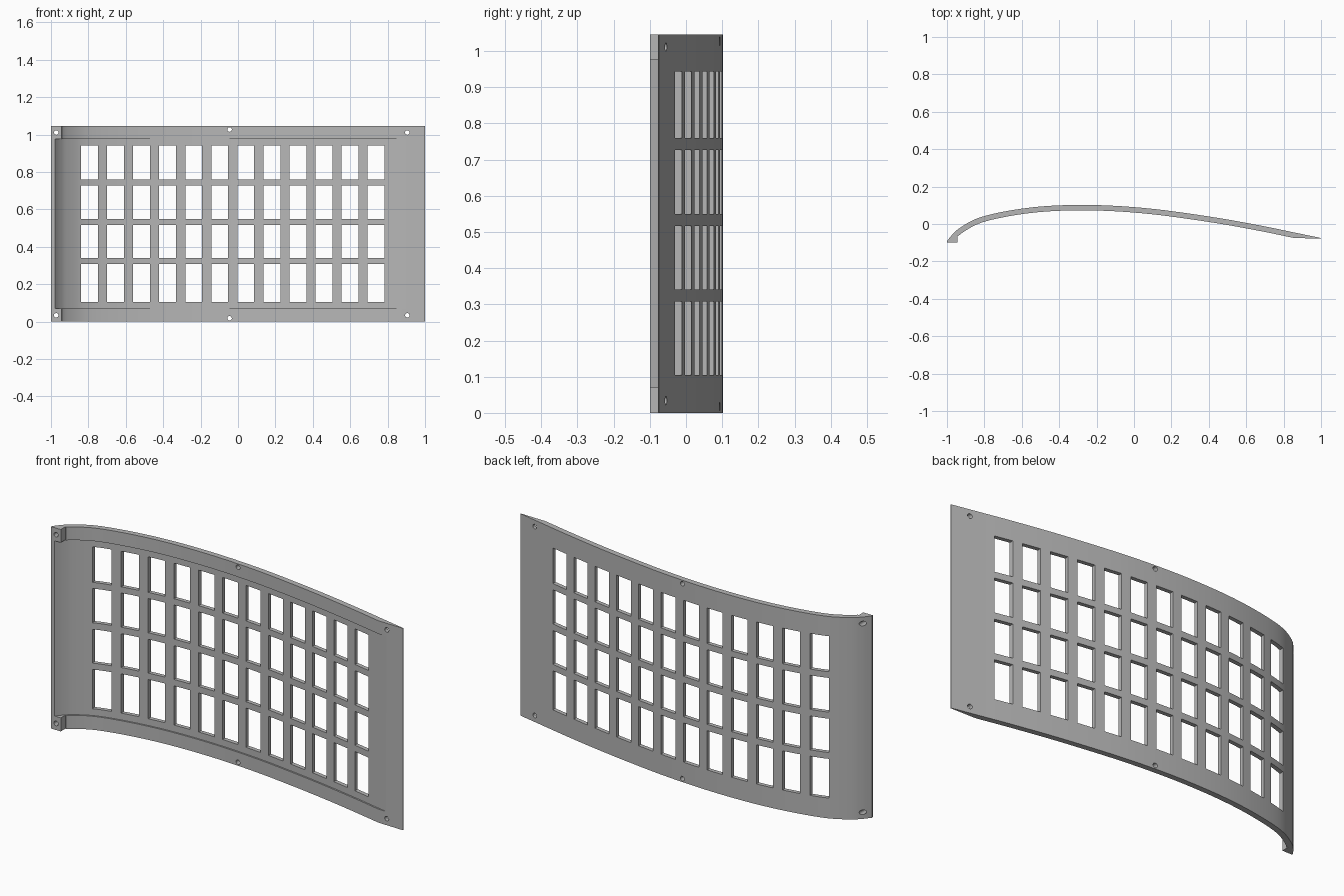
import bpy, bmesh
from mathutils import Vector, Matrix

cube = bpy.data.objects.get("Cube")
if cube:
    bpy.data.objects.remove(cube, do_unlink=True)

HEIGHT = 1.045
RIM_LOW, RIM_HIGH = 0.07, 0.977      # edges of the recessed centre
RIM_THICK, WEB_THICK = 0.029, 0.021

grey = bpy.data.materials.new("plain_grey")
grey.use_nodes = True
colour = (0.47, 0.47, 0.47, 1)
grey.diffuse_color = colour
grey.node_tree.nodes["Principled BSDF"].inputs["Base Color"].default_value = colour


def smooth_curve(points, steps=7):
    """Catmull-Rom curve through the points."""
    pts = [Vector(p) for p in points]
    pts = [2 * pts[0] - pts[1]] + pts + [2 * pts[-1] - pts[-2]]
    out = []
    for a, b, c, d in zip(pts, pts[1:], pts[2:], pts[3:]):
        for i in range(steps):
            t = i / steps
            out.append(0.5 * (2 * b + (c - a) * t + (2 * a - 5 * b + 4 * c - d) * t ** 2
                              + (3 * b - a - 3 * c + d) * t ** 3))
    return out + [pts[-2]]


def offset(curve, distance):
    """Parallel curve on the front side."""
    out = []
    for i, p in enumerate(curve):
        t = (curve[min(i + 1, len(curve) - 1)] - curve[max(i - 1, 0)]).normalized()
        out.append(p + Vector((t.y, -t.x)) * distance)
    return out


def make_object(name, bm):
    bmesh.ops.recalc_face_normals(bm, faces=bm.faces)
    mesh = bpy.data.meshes.new(name)
    bm.to_mesh(mesh)
    bm.free()
    mesh.materials.append(grey)
    obj = bpy.data.objects.new(name, mesh)
    bpy.context.collection.objects.link(obj)
    return obj


def extrude_profile(name, profile, low, high):
    bm = bmesh.new()
    face = bm.faces.new([bm.verts.new((p[0], p[1], low)) for p in profile])
    grown = bmesh.ops.extrude_face_region(bm, geom=[face], use_keep_orig=True)
    verts = [g for g in grown["geom"] if isinstance(g, bmesh.types.BMVert)]
    bmesh.ops.translate(bm, verts=verts, vec=(0, 0, high - low))
    return make_object(name, bm)


# Curved body with thick rims and a leading edge tab
outer = smooth_curve([(-1, -0.092), (-0.97, -0.055), (-0.93, -0.02), (-0.85, 0.025),
                      (-0.75, 0.055), (-0.6, 0.082), (-0.45, 0.097), (-0.28, 0.102),
                      (-0.1, 0.097), (0.1, 0.081), (0.3, 0.055), (0.5, 0.024),
                      (0.7, -0.013), (0.85, -0.044), (1, -0.075)])
rim_inner = [p for p in offset(outer, RIM_THICK) if p.x > -0.94 and p.y > -0.073 or -0.94 < p.x < 0.5]
tab = [(-0.945, -0.06), (-0.945, -0.1), (-1, -0.1)]
tail = [(1, -0.078), (0.86, -0.075)]
panel = extrude_profile("curved_panel", outer + tail + rim_inner[::-1] + tab, 0, HEIGHT)

# Recess between the rims
web_inner = [p for p in offset(outer, WEB_THICK) if p.x < 0.97]
recess = extrude_profile("recess_cutter",
                         web_inner + [(web_inner[-1].x, -0.3), (web_inner[0].x, -0.3)],
                         RIM_LOW, RIM_HIGH)

# Grid of windows
bm = bmesh.new()
for low, high in ((0.105, 0.308), (0.341, 0.516), (0.55, 0.727), (0.759, 0.943)):
    for column in range(12):
        place = (Matrix.Translation((-0.794 + 0.1393 * column, 0, (low + high) / 2))
                 @ Matrix.Diagonal((0.09, 1, high - low, 1)))
        bmesh.ops.create_cube(bm, size=1, matrix=place)
windows = make_object("window_cutter", bm)

# Screw holes along both rims
bm = bmesh.new()
for x, inset in ((-0.972, 0.034), (-0.045, 0.018), (0.905, 0.034)):
    for z in (inset, HEIGHT - inset):
        place = Matrix.Translation((x, 0, z)) @ Matrix.Rotation(1.5707963, 4, "X")
        bmesh.ops.create_cone(bm, cap_ends=True, segments=20, radius1=0.012,
                              radius2=0.012, depth=1, matrix=place)
holes = make_object("hole_cutter", bm)

# Cut everything and keep the finished mesh
cutters = (recess, windows, holes)
for cutter in cutters:
    cutter.hide_render = True
    cut = panel.modifiers.new(cutter.name, "BOOLEAN")
    cut.operation, cut.solver, cut.object = "DIFFERENCE", "EXACT", cutter
bpy.context.view_layer.update()
finished = bpy.data.meshes.new_from_object(
    panel.evaluated_get(bpy.context.evaluated_depsgraph_get()))
panel.modifiers.clear()
panel.data = finished
for cutter in cutters:
    bpy.data.objects.remove(cutter, do_unlink=True)

bpy.ops.object.select_all(action="DESELECT")
panel.select_set(True)
bpy.context.view_layer.objects.active = panel
bpy.ops.object.shade_smooth_by_angle(angle=0.3)
